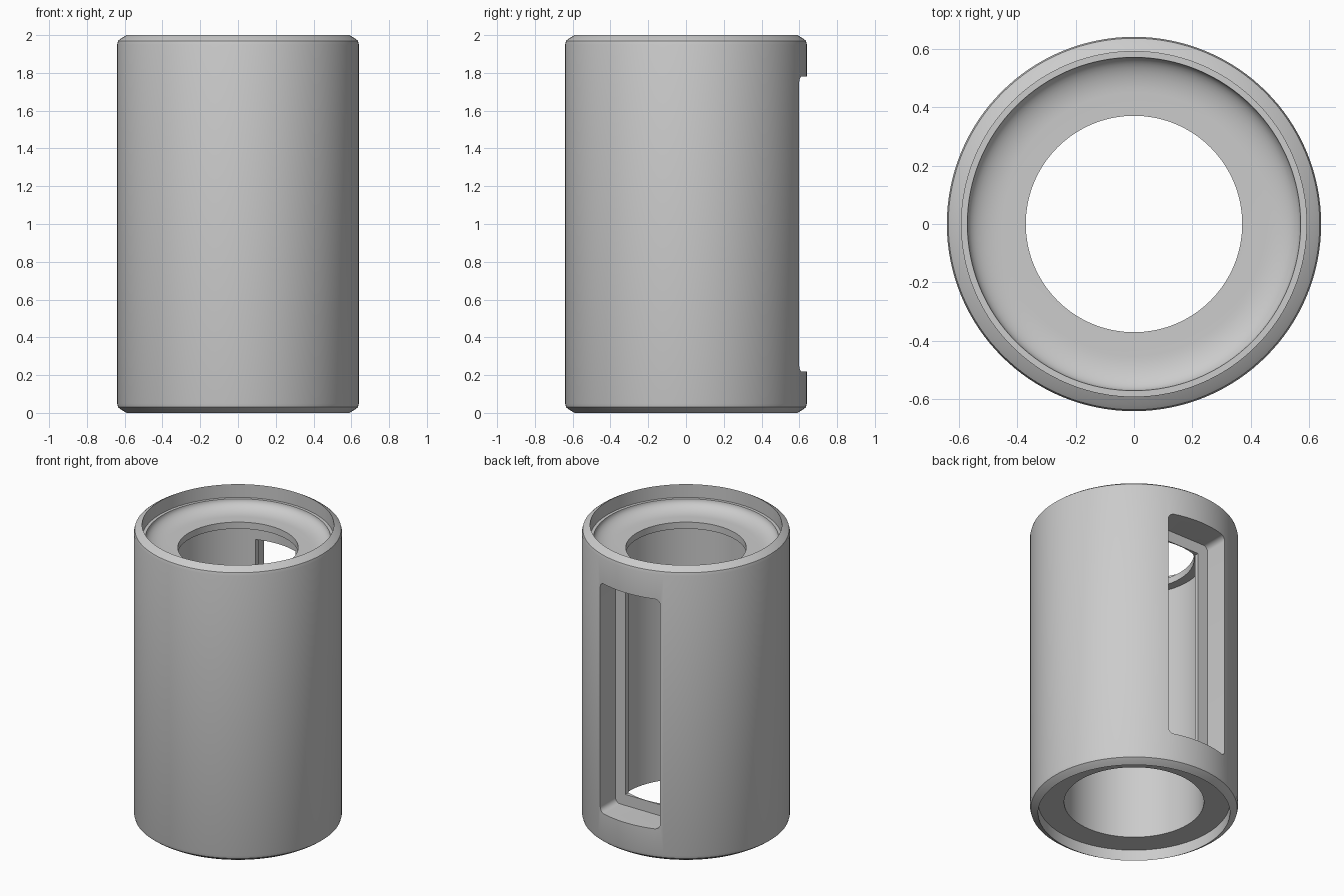
import bpy, bmesh, math
from mathutils import Matrix

cube = bpy.data.objects.get("Cube")
if cube:
    bpy.data.objects.remove(cube, do_unlink=True)

grey = bpy.data.materials.new("plain grey")
grey.use_nodes = True
colour = (0.6, 0.6, 0.6, 1)
grey.diffuse_color = colour
grey.node_tree.nodes["Principled BSDF"].inputs["Base Color"].default_value = colour


def make_object(name, bm):
    bmesh.ops.recalc_face_normals(bm, faces=bm.faces)
    mesh = bpy.data.meshes.new(name)
    bm.to_mesh(mesh)
    bm.free()
    mesh.materials.append(grey)
    obj = bpy.data.objects.new(name, mesh)
    bpy.context.collection.objects.link(obj)
    return obj


def lathe(name, profile, segments=128):
    """Spin a closed (radius, height) profile around z."""
    bm = bmesh.new()
    rings = []
    for i in range(segments):
        a = 2 * math.pi * i / segments
        rings.append([bm.verts.new((r * math.sin(a), r * math.cos(a), z)) for r, z in profile])
    for i in range(segments):
        a, b = rings[i - 1], rings[i]
        for j in range(len(profile)):
            bm.faces.new((a[j - 1], a[j], b[j], b[j - 1]))
    return make_object(name, bm)


def slot_cutter(name, half_width, z0, z1, y0, y1, radius=0):
    """Box through the back wall, with optional rounded corners."""
    bm = bmesh.new()
    size = (2 * half_width, y1 - y0, z1 - z0)
    place = Matrix.Translation((0, (y0 + y1) / 2, (z0 + z1) / 2)) @ Matrix.Diagonal((*size, 1))
    bmesh.ops.create_cube(bm, size=1, matrix=place)
    if radius:
        along_y = [e for e in bm.edges if abs(e.verts[0].co.y - e.verts[1].co.y) > 0.01]
        bmesh.ops.bevel(bm, geom=along_y, offset=radius, segments=5, profile=0.5, affect='EDGES')
    cutter = make_object(name, bm)
    cutter.hide_render = True
    return cutter


# Outer wall with softened chamfers at both ends
chamfer = [(0.64, 0.05), (0.635, 0.03), (0.62, 0.018), (0.59, 0)]
outer = chamfer[::-1] + [(r, 2 - z) for r, z in chamfer]

# Top recess: small ledge, then a concave dish down to the lip
dish = []
for i in range(11):
    t = math.pi / 2 * i / 10
    dish.append((0.45 + 0.12 * math.cos(t), 1.91 - 0.065 * math.sin(t)))
top = [(0.59, 1.91)] + dish + [(0.37, 1.845), (0.37, 1.80)]

# Wide bore below the lip and flat recess at the bottom
bottom = [(0.43, 1.80), (0.43, 0.075), (0.59, 0.075)]

housing = lathe("tube_housing", outer + top + bottom)

# Stepped window in the back
cutters = [
    slot_cutter("window_recess_cutter", 0.225, 0.22, 1.78, 0.435, 0.8, 0.035),
    slot_cutter("window_opening_cutter", 0.15, 0.295, 1.705, 0.2, 0.5),
]
bpy.ops.object.select_all(action='DESELECT')
bpy.context.view_layer.objects.active = housing
housing.select_set(True)
for cutter in cutters:
    mod = housing.modifiers.new(cutter.name, 'BOOLEAN')
    mod.operation = 'DIFFERENCE'
    mod.solver = 'EXACT'
    mod.object = cutter
    bpy.ops.object.modifier_apply(modifier=mod.name)
    bpy.data.objects.remove(cutter, do_unlink=True)

bpy.ops.object.shade_smooth_by_angle(angle=math.radians(30))
